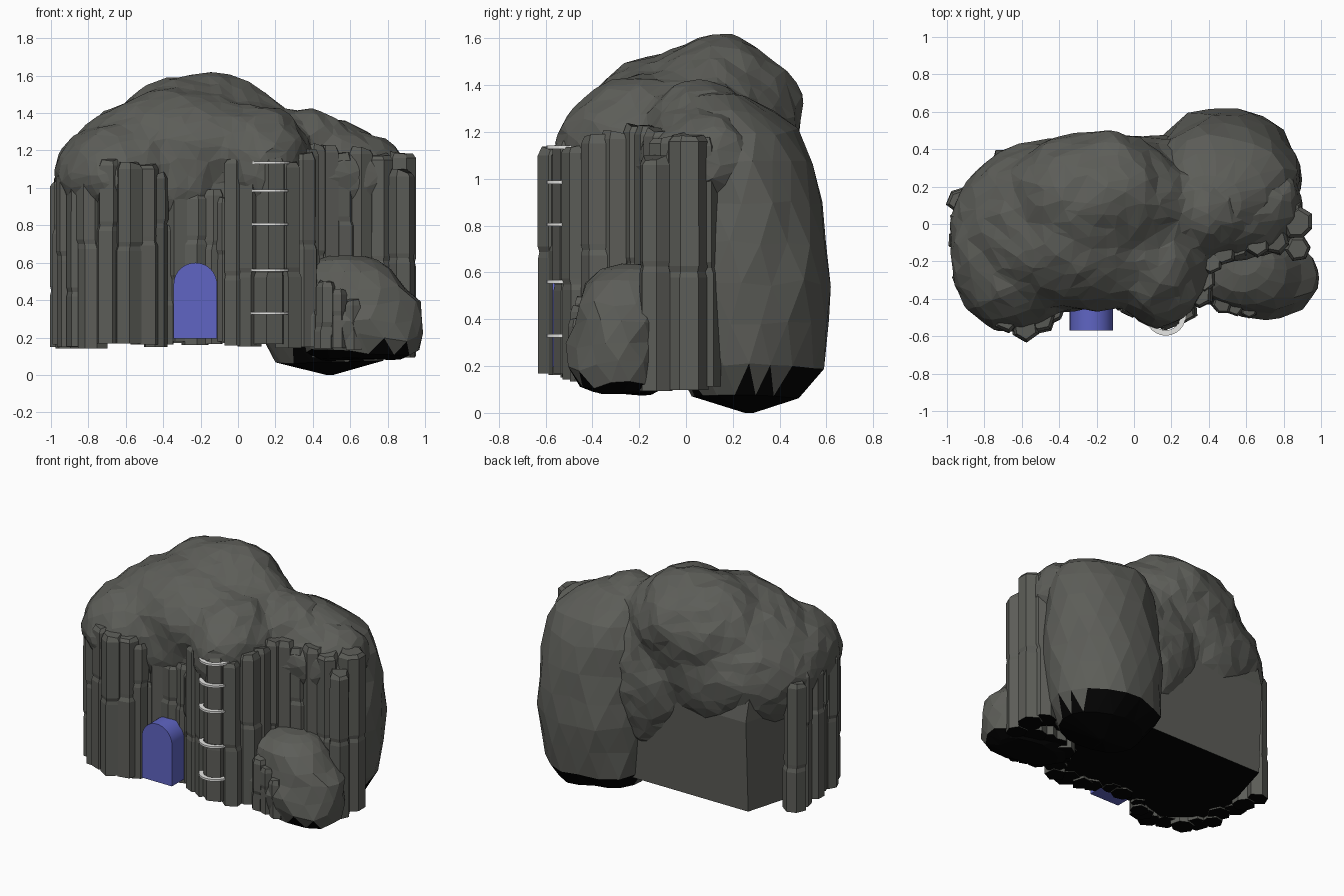
import bpy, bmesh, math, random
from mathutils import Vector, Matrix, noise

if "Cube" in bpy.data.objects:
    bpy.data.objects.remove(bpy.data.objects["Cube"])

random.seed(7)


def material(name, rgb):
    m = bpy.data.materials.new(name)
    m.diffuse_color = (*rgb, 1)
    m.use_nodes = True
    m.node_tree.nodes["Principled BSDF"].inputs["Base Color"].default_value = m.diffuse_color
    return m


ROCK = material("dark grey rock", (0.108, 0.110, 0.098))
BLACK = material("black underside", (0.001, 0.001, 0.001))
BLUE = material("blue door paint", (0.115, 0.13, 0.55))
WHITE = material("pale rung", (0.80, 0.80, 0.78))


def make_object(name, bm, mat):
    bmesh.ops.recalc_face_normals(bm, faces=bm.faces[:])
    if mat == ROCK:  # low, downward faces are black
        bm.normal_update()
        for f in bm.faces:
            if f.normal.z < -0.5 and f.calc_center_median().z < 0.2:
                f.material_index = 1
    me = bpy.data.meshes.new(name)
    bm.to_mesh(me)
    bm.free()
    me.materials.append(mat)
    if mat == ROCK:
        me.materials.append(BLACK)
    ob = bpy.data.objects.new(name, me)
    bpy.context.collection.objects.link(ob)
    return ob


def loft(bm, rings):
    """Skin a stack of equal-length point rings and cap both ends."""
    rows = [[bm.verts.new(p) for p in ring] for ring in rings]
    n = len(rows[0])
    for a, b in zip(rows, rows[1:]):
        for i in range(n):
            j = (i + 1) % n
            bm.faces.new((a[i], a[j], b[j], b[i]))
    bm.faces.new(rows[0][::-1])
    bm.faces.new(rows[-1])


def activate(ob):
    bpy.ops.object.select_all(action='DESELECT')
    ob.select_set(True)
    bpy.context.view_layer.objects.active = ob


def boulder(name, levels, sides=15, rough=0.03):
    """Faceted boulder from (z, cx, cy, rx, ry) levels."""
    bm = bmesh.new()
    rings = []
    for k, (z, cx, cy, rx, ry) in enumerate(levels):
        ring = []
        for i in range(sides):
            a = 2 * math.pi * (i + 0.5 * (k % 2)) / sides
            p = Vector((cx + rx * math.cos(a), cy + ry * math.sin(a), z))
            s = min(1, rx * 3)
            p += noise.noise_vector(p * 5) * rough * s
            ring.append(p)
        rings.append(ring)
    loft(bm, rings)
    bmesh.ops.triangulate(bm, faces=bm.faces[:])
    return make_object(name, bm, ROCK)


# Rounded rock cap: merged lobes (centre, radii), roughened and faceted
bm = bmesh.new()
for c, r in [((-0.40, 0.00, 1.00), (0.57, 0.47, 0.42)),
             ((-0.20, 0.13, 1.25), (0.50, 0.36, 0.37)),
             ((-0.28, -0.04, 1.17), (0.60, 0.42, 0.36)),
             ((0.14, -0.20, 1.10), (0.28, 0.36, 0.34)),
             ((-0.64, -0.20, 1.07), (0.34, 0.38, 0.28)),
             ((-0.22, -0.15, 1.20), (0.42, 0.32, 0.27)),
             ((0.10, 0.17, 0.82), (0.40, 0.31, 0.50)),
             ((0.36, 0.08, 1.15), (0.30, 0.26, 0.27)),
             ((0.52, 0.09, 1.06), (0.40, 0.30, 0.26))]:
    bmesh.ops.create_icosphere(bm, subdivisions=4, radius=1,
                               matrix=Matrix.LocRotScale(Vector(c), None, Vector(r)))
cap = make_object("rock_cap", bm, ROCK)
activate(cap)
mod = cap.modifiers.new("merge", 'REMESH')
mod.mode = 'VOXEL'
mod.voxel_size = 0.025
bpy.ops.object.modifier_apply(modifier="merge")
mod = cap.modifiers.new("soften", 'SMOOTH')
mod.iterations = 25
bpy.ops.object.modifier_apply(modifier="soften")
for v in cap.data.vertices:
    v.co += noise.noise_vector(v.co * 4) * 0.025 + noise.noise_vector(v.co * 10) * 0.014
mod = cap.modifiers.new("facets", 'DECIMATE')
mod.ratio = 0.08
bpy.ops.object.modifier_apply(modifier="facets")
cap.data.polygons.foreach_set("use_smooth", [False] * len(cap.data.polygons))

# Plain block behind the columns, carrying the cap at the back
outline = [(-.74, .37), (-.86, -.05), (-.86, -.28), (-.62, -.47), (-.42, -.41), (0, -.41),
           (.25, -.44), (.38, -.14), (.80, -.08), (.80, .2), (.25, .37)]
bm = bmesh.new()
loft(bm, [[(x, y * (f if y > 0.25 else 1), z) for x, y in outline]
          for z, f in ((0.17, 1.0), (0.80, 1.07), (1.05, 0.9))])
make_object("core_block", bm, ROCK)

# Large boulder at the back right and small one at the front right
boulder("back_boulder", [(0.00, .49, .27, .02, .02), (0.07, .49, .26, .29, .23),
                         (0.20, .48, .26, .37, .32), (0.38, .48, .25, .40, .37),
                         (0.55, .48, .25, .41, .38), (0.72, .48, .25, .41, .36),
                         (0.90, .48, .24, .40, .34), (1.08, .48, .22, .39, .32),
                         (1.20, .47, .19, .35, .29), (1.29, .44, .16, .27, .22),
                         (1.35, .41, .12, .17, .14), (1.38, .38, .10, .04, .04)], 18)
boulder("front_boulder", [(0.08, .67, -.27, .22, .13), (0.11, .67, -.28, .30, .19),
                          (0.20, .67, -.28, .33, .22), (0.29, .67, -.28, .335, .22),
                          (0.39, .65, -.27, .315, .215), (0.47, .61, -.27, .28, .21),
                          (0.55, .59, -.25, .24, .18), (0.61, .58, -.21, .18, .14),
                          (0.64, .58, -.19, .10, .08)], 15, 0.045)


# Basalt columns
def column(bm, x, y, r, bottom, top):
    sides = random.choice((5, 6, 6, 7))
    spin = random.random() * 6
    radii = [random.uniform(0.92, 1.15) for _ in range(sides)]
    cut = bottom + (top - bottom) * random.uniform(0.3, 0.75)
    dx, dy = random.uniform(-.012, .012), random.uniform(-.012, .012)
    steps = [(bottom, 1, 0), (cut - .025, 1, 0), (cut, .91, .5), (cut + .025, .98, 1),
             (top - .03, .97, 1), (top, .75, 1)]
    loft(bm, [[(x + dx * o + r * s * q * math.cos(spin + 2 * math.pi * i / sides),
                y + dy * o + r * s * q * math.sin(spin + 2 * math.pi * i / sides),
                z + (random.uniform(-.012, .012) if z == top else 0))
               for i, q in enumerate(radii)] for z, s, o in steps])


def columns(name, items, bottom):
    bm = bmesh.new()
    for x, y, r, top in items:
        column(bm, x, y, r, bottom + random.uniform(-.015, .015), top)
    make_object(name, bm, ROCK)


columns("left_columns", [
    (-.93, .13, .07, 1.04), (-.90, .03, .075, 1.08), (-.925, -.09, .07, 1.05),
    (-.87, -.19, .08, 1.12), (-.90, -.29, .065, 1.08), (-.84, -.37, .08, 1.12),
    (-.78, -.44, .075, 1.12), (-.69, -.50, .075, 1.15),
    (-.59, -.55, .075, 1.13), (-.49, -.51, .075, 1.13), (-.44, -.47, .06, 1.08)], 0.155)
columns("recess_columns", [
    (-.385, -.42, .05, .80), (-.32, -.40, .06, .98), (-.23, -.39, .07, .97),
    (-.14, -.39, .06, .99), (-.07, -.40, .06, .95), (-.01, -.43, .065, 1.16)], 0.165)
columns("ladder_columns", [
    (.06, -.45, .07, 1.13), (.17, -.475, .09, 1.16), (.28, -.46, .07, 1.14),
    (.35, -.38, .075, 1.18), (.38, -.29, .07, 1.20), (.40, -.20, .07, 1.23)], 0.155)
columns("right_columns", [
    (.47, -.14, .075, 1.22), (.56, -.11, .075, 1.18), (.66, -.10, .075, 1.21),
    (.75, -.09, .075, 1.18), (.88, -.13, .07, 1.09),
    (.87, .00, .085, 1.19), (.82, .07, .08, 1.17)], 0.10)
columns("short_columns", [
    (.39, -.38, .055, .53), (.46, -.42, .055, .50), (.54, -.44, .05, .46),
    (.62, -.45, .045, .40)], 0.14)

# Arched door
cx, w, spring = -0.228, 0.116, 0.484
arch = [(cx - w, 0.195), (cx + w, 0.195)]
arch += [(cx + w * math.cos(math.pi * i / 20), spring + w * math.sin(math.pi * i / 20))
         for i in range(21)]
bm = bmesh.new()
loft(bm, [[(x, y, z) for x, z in arch] for y in (-0.57, -0.36)])
door = make_object("arched_door", bm, BLUE)
activate(door)
bpy.ops.object.shade_smooth_by_angle()

# Flat crescent rungs wrapping round the ladder column
arc = [math.pi * (1 + i / 12) for i in range(13)]
crescent = [(0.107, a) for a in arc] + [(0.078, a) for a in arc[::-1]]
for n, z in enumerate((0.33, 0.56, 0.805, 0.985, 1.135)):
    bm = bmesh.new()
    loft(bm, [[(0.17 + r * math.cos(a), -0.49 + r * math.sin(a), z + h)
               for r, a in crescent] for h in (-0.007, 0.007)])
    make_object(f"rung_{n + 1}", bm, WHITE)
